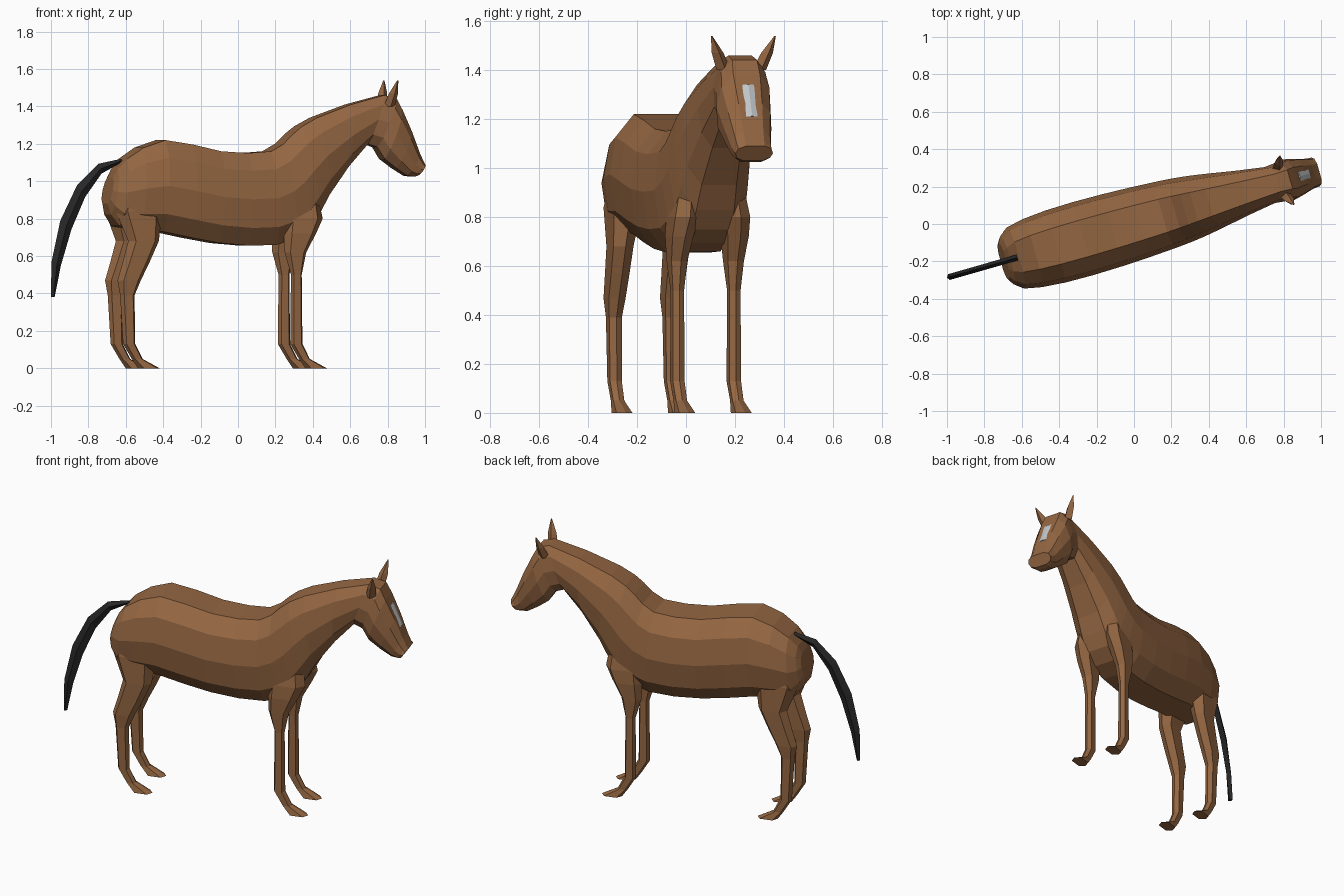
import bpy, bmesh, math
from mathutils import Matrix, Vector

if "Cube" in bpy.data.objects:
    bpy.data.objects.remove(bpy.data.objects["Cube"])

TURN = Matrix.Rotation(math.radians(16), 4, "Z")  # the animal stands turned a little


def material(name, *rgb):
    mat = bpy.data.materials.new(name)
    mat.use_nodes = True
    mat.diffuse_color = (*rgb, 1)
    shader = mat.node_tree.nodes["Principled BSDF"]
    shader.inputs["Base Color"].default_value = mat.diffuse_color
    shader.inputs["Roughness"].default_value = .8
    return mat


brown = material("chestnut brown", .3, .135, .055)
black = material("tail black", .02, .02, .02)
grey = material("blaze grey", .55, .58, .6)


def ring(centre, across, up, sides, power=1):
    """Closed loop of points around a centre; a lower power gives a squarer outline."""
    points = []
    for k in range(sides):
        angle = math.tau * k / sides
        width = math.copysign(abs(math.cos(angle)) ** power, math.cos(angle))
        points.append(Vector(centre) + Vector(across) * width + Vector(up) * math.sin(angle))
    return points


def loft(name, rings, mat):
    """Skin a list of equal rings and close both ends."""
    bm = bmesh.new()
    loops = [[bm.verts.new(TURN @ point) for point in points] for points in rings]
    for a, b in zip(loops, loops[1:]):
        for i in range(len(a)):
            bm.faces.new((a[i - 1], a[i], b[i], b[i - 1]))
    bm.faces.new(loops[0])
    bm.faces.new(loops[-1])
    bmesh.ops.recalc_face_normals(bm, faces=bm.faces)
    mesh = bpy.data.meshes.new(name)
    bm.to_mesh(mesh)
    bm.free()
    mesh.materials.append(mat)
    bpy.context.collection.objects.link(bpy.data.objects.new(name, mesh))


def add_midpoints(keys):
    """Insert one smoothly curved step between neighbouring keys."""
    result = [keys[0]]
    for i in range(len(keys) - 1):
        before, a = keys[max(i - 1, 0)], keys[i]
        b, after = keys[i + 1], keys[min(i + 2, len(keys) - 1)]
        result.append([(9 * (q + r) - p - s) / 16 for p, q, r, s in zip(before, a, b, after)])
        result.append(b)
    return result


# Trunk, neck and head in one skin: back x, back z, belly x, belly z, half width
spine = [
    (-.71, 1.02, -.74, .88, .1),
    (-.64, 1.12, -.68, .76, .17),
    (-.43, 1.22, -.44, .73, .2),
    (-.12, 1.16, -.13, .67, .2),
    (.16, 1.16, .19, .66, .185),
    (.28, 1.25, .38, .75, .17),
    (.42, 1.34, .49, .93, .15),
    (.8, 1.46, .71, 1.2, .1),
    (.9, 1.38, .8, 1.12, .115),
    (1, 1.15, .93, 1.03, .085),
    (1.03, 1.09, .99, 1.03, .08),
]
body_rings = []
for back_x, back_z, belly_x, belly_z, width in add_midpoints(spine):
    back, belly = Vector((back_x, 0, back_z)), Vector((belly_x, 0, belly_z))
    half_height = (back - belly) / 2 / math.sin(math.radians(72))
    body_rings.append(ring((back + belly) / 2, (0, width, 0), half_height, 10, .6))
loft("body", body_rings, brown)


def leg(name, side, upper, cannon_x):
    """Upper leg rings (x, z, half depth) above a shared fetlock, pastern and hoof."""
    foot = [(cannon_x, .13, .034), (cannon_x + .045, .05, .03), (cannon_x + .11, 0, .06)]
    rings = []
    for x, z, depth in upper + foot:
        width = .4 * depth + .015
        out = .12 - .12 * max(z - .7, 0)  # the top leans in under the flank
        rings.append(ring((x, side * out, z), (depth, 0, 0), (0, width, 0), 6, .7))
    loft(name, rings, brown)


shoulder_to_knee = [(.34, 1.02, .06), (.33, .8, .11), (.31, .72, .09),
                    (.285, .62, .06), (.29, .5, .03)]
thigh_to_hock = [(-.55, 1.05, .08), (-.58, .84, .13), (-.56, .68, .085),
                 (-.6, .57, .075), (-.64, .47, .065), (-.65, .39, .04)]

# Legs and ears on both sides
for side, label in ((1, "left"), (-1, "right")):
    leg(label + "_front_leg", side, shoulder_to_knee, .29)
    leg(label + "_hind_leg", side, thigh_to_hock, -.64)

    base, tip = Vector((.82, side * .075, 1.4)), Vector((.85, side * .135, 1.54))
    ear_rings = [ring(base.lerp(tip, t), (r, 0, 0), (0, r, 0), 4)
                 for t, r in ((0, .03), (.5, .025), (1, .003))]
    loft(label + "_ear", ear_rings, brown)

# Tail: a thin blade falling in a quarter arc, widest half way
tail_rings = []
for step in range(6):
    t = math.pi / 2 * step / 5
    depth = .01 + .03 * math.sin(2 * t)
    outward = Vector((-math.sin(t), 0, math.cos(t)))
    centre = (-.65 - .38 * math.sin(t), 0, .38 + .73 * math.cos(t) ** 1.2)
    tail_rings.append(ring(centre, outward * depth, (0, .016, 0), 4))
loft("tail", tail_rings, black)

# Blaze: thin plate with a slight ridge, lying on the forehead
blaze_rings = [ring((x, 0, z), (0, .025, 0), (.005, 0, .002), 4)
               for x, z in ((.92, 1.34), (.955, 1.26), (.976, 1.21))]
loft("forehead_blaze", blaze_rings, grey)
